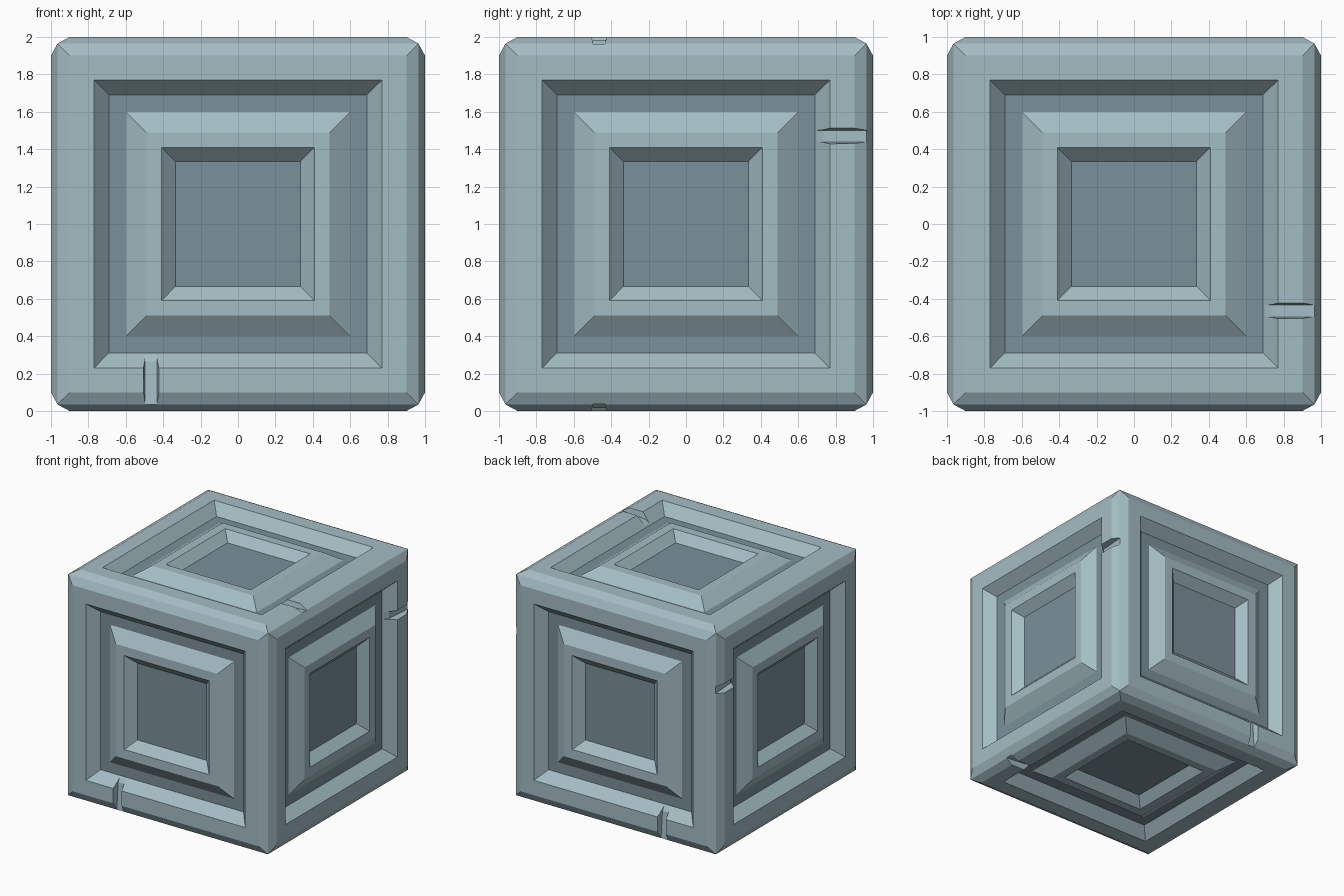
import bpy, bmesh
from mathutils import Vector

if "Cube" in bpy.data.objects:
    bpy.data.objects.remove(bpy.data.objects["Cube"])


def material(name, rgb):
    mat = bpy.data.materials.new(name)
    mat.diffuse_color = (*rgb, 1)
    mat.use_nodes = True
    mat.node_tree.nodes["Principled BSDF"].inputs["Base Color"].default_value = mat.diffuse_color
    return mat


STONE = material("stone", (0.37, 0.51, 0.55))
DARK = material("dark_stone", (0.195, 0.284, 0.324))


def add_object(name, bm):
    bmesh.ops.recalc_face_normals(bm, faces=bm.faces[:])
    bmesh.ops.translate(bm, verts=bm.verts[:], vec=(0, 0, 1))
    mesh = bpy.data.meshes.new(name)
    bm.to_mesh(mesh)
    bm.free()
    mesh.materials.append(STONE)
    mesh.materials.append(DARK)
    obj = bpy.data.objects.new(name, mesh)
    bpy.context.collection.objects.link(obj)
    return obj


# Block body: cube whose sides swell outwards, then stepped panels
# (frame, groove, raised ring, sunken centre) on all six sides
bm = bmesh.new()
bmesh.ops.create_cube(bm, size=1.93)
panels = bm.faces[:]
# (thickness, depth, dark floor)
steps = [(0.065, 0.035, False),   # bevelled rim
         (0.13, 0, False),        # frame
         (0.08, -0.09, False),    # slope into groove
         (0.09, 0, True),         # groove floor
         (0.11, 0.075, False),    # slope up to ring
         (0.08, 0, False),        # ring
         (0.075, -0.075, False)]  # slope into centre
for thickness, depth, dark in steps:
    ring = bmesh.ops.inset_individual(bm, faces=panels, thickness=thickness,
                                      depth=depth, use_even_offset=True)
    for f in ring["faces"]:
        f.material_index = int(dark)
for f in panels:
    f.material_index = 1
block = add_object("carved_block", bm)

# Crack cutters: one tapered notch across the frame of each side
# stations: (distance from panel centre, floor depth)
FLOOR = [(0.683, 0.0897), (0.735, 0.055), (1.01, 0.033)]
TOP, FLOOR_HALF, TOP_HALF = -0.02, 0.031, 0.046


def add_notch(bm, normal, along, centre):
    n, a, c = Vector(normal), Vector(along), Vector(centre)
    side = n.cross(a)
    rings = []
    for u, d in FLOOR:
        section = [(-FLOOR_HALF, d), (FLOOR_HALF, d),
                   (TOP_HALF, TOP), (-TOP_HALF, TOP)]
        rings.append([bm.verts.new(a * u + n * (1 - k) + side * w + c)
                      for w, k in section])
    for r0, r1 in zip(rings, rings[1:]):
        for i in range(4):
            j = (i + 1) % 4
            bm.faces.new((r0[i], r0[j], r1[j], r1[i]))
    bm.faces.new(rings[0])
    bm.faces.new(rings[-1])


bm = bmesh.new()
for s in (1, -1):
    add_notch(bm, (0, s, 0), (0, 0, -1), (-0.465, 0, 0))  # front and back
    add_notch(bm, (s, 0, 0), (0, 1, 0), (0, 0, 0.47))     # right and left
    add_notch(bm, (0, 0, s), (1, 0, 0), (0, -0.465, 0))   # top and bottom
cutter = add_object("crack_cutter", bm)
cutter.hide_render = True
cutter.display_type = 'WIRE'

cracks = block.modifiers.new("cracks", 'BOOLEAN')
cracks.operation = 'DIFFERENCE'
cracks.solver = 'EXACT'
cracks.object = cutter
